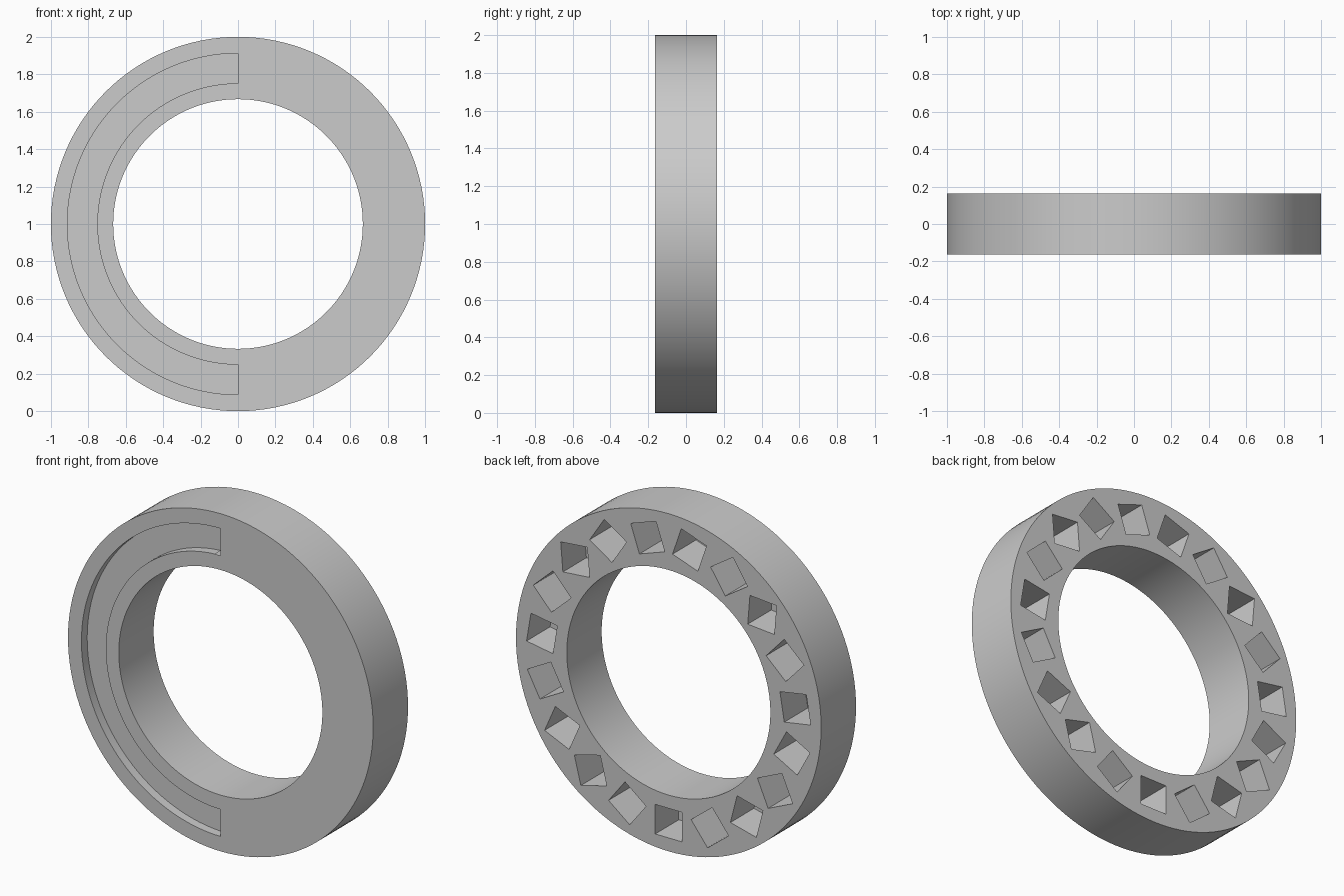
import bpy, bmesh
from math import cos, sin, pi, radians
from mathutils import Matrix, Vector

default = bpy.data.objects.get("Cube")
if default:
    bpy.data.objects.remove(default, do_unlink=True)

HALF = 0.163              # half thickness of the ring
CENTRE = Vector((0, 0, 1))
PITS = 19

grey = bpy.data.materials.new("plain_grey")
grey.use_nodes = True
grey.diffuse_color = (0.6, 0.6, 0.6, 1)
grey.node_tree.nodes["Principled BSDF"].inputs["Base Color"].default_value = (0.6, 0.6, 0.6, 1)


def make_object(name, bm):
    bmesh.ops.recalc_face_normals(bm, faces=bm.faces)
    mesh = bpy.data.meshes.new(name)
    bm.to_mesh(mesh)
    bm.free()
    obj = bpy.data.objects.new(name, mesh)
    bpy.context.collection.objects.link(obj)
    mesh.materials.append(grey)
    return obj


def band(name, r_in, r_out, y0, y1, start, end, steps):
    """Rectangular section swept round the y axis, capped if not a full turn."""
    bm = bmesh.new()
    full = abs(end - start - 2 * pi) < 0.001
    section = [(r_in, y0), (r_out, y0), (r_out, y1), (r_in, y1)]
    loops = []
    for i in range(steps if full else steps + 1):
        a = start + (end - start) * i / steps
        loops.append([bm.verts.new(CENTRE + Vector((r * cos(a), y, r * sin(a))))
                      for r, y in section])
    pairs = list(zip(loops, loops[1:]))
    if full:
        pairs.append((loops[-1], loops[0]))
    else:
        bm.faces.new(loops[0])
        bm.faces.new(loops[-1])
    for a, b in pairs:
        for k in range(4):
            n = (k + 1) % 4
            bm.faces.new((a[k], a[n], b[n], b[k]))
    return make_object(name, bm)


def cut(target, cutter):
    cutter.hide_render = True
    mod = target.modifiers.new("cut", 'BOOLEAN')
    mod.operation = 'DIFFERENCE'
    mod.solver = 'EXACT'
    mod.object = cutter
    bpy.ops.object.select_all(action='DESELECT')
    bpy.context.view_layer.objects.active = target
    target.select_set(True)
    bpy.ops.object.modifier_apply(modifier=mod.name)
    bpy.data.objects.remove(cutter, do_unlink=True)


# Main ring
ring = band("ring", 0.667, 1.0, -HALF, HALF, 0, 2 * pi, 128)

# Half-circle groove in the front face
groove = band("groove_cutter", 0.752, 0.912, -HALF - 0.1, -HALF + 0.054,
              pi / 2, 3 * pi / 2, 64)
cut(ring, groove)

# Square pits in the back face, each turned twice as far as its position
SIDE, DEPTH = 0.175, 0.22
bm = bmesh.new()
for i in range(PITS):
    a = radians(-90) + 2 * pi * i / PITS
    place = Matrix.Translation(CENTRE + Vector((0.833 * cos(a), HALF, 0.833 * sin(a))))
    turn = Matrix.Rotation(-2 * a, 4, 'Y')
    size = Matrix.Diagonal((SIDE, 2 * DEPTH, SIDE, 1))
    bmesh.ops.create_cube(bm, size=1, matrix=place @ turn @ size)
cut(ring, make_object("pit_cutter", bm))

bpy.ops.object.shade_smooth_by_angle(angle=radians(30))
